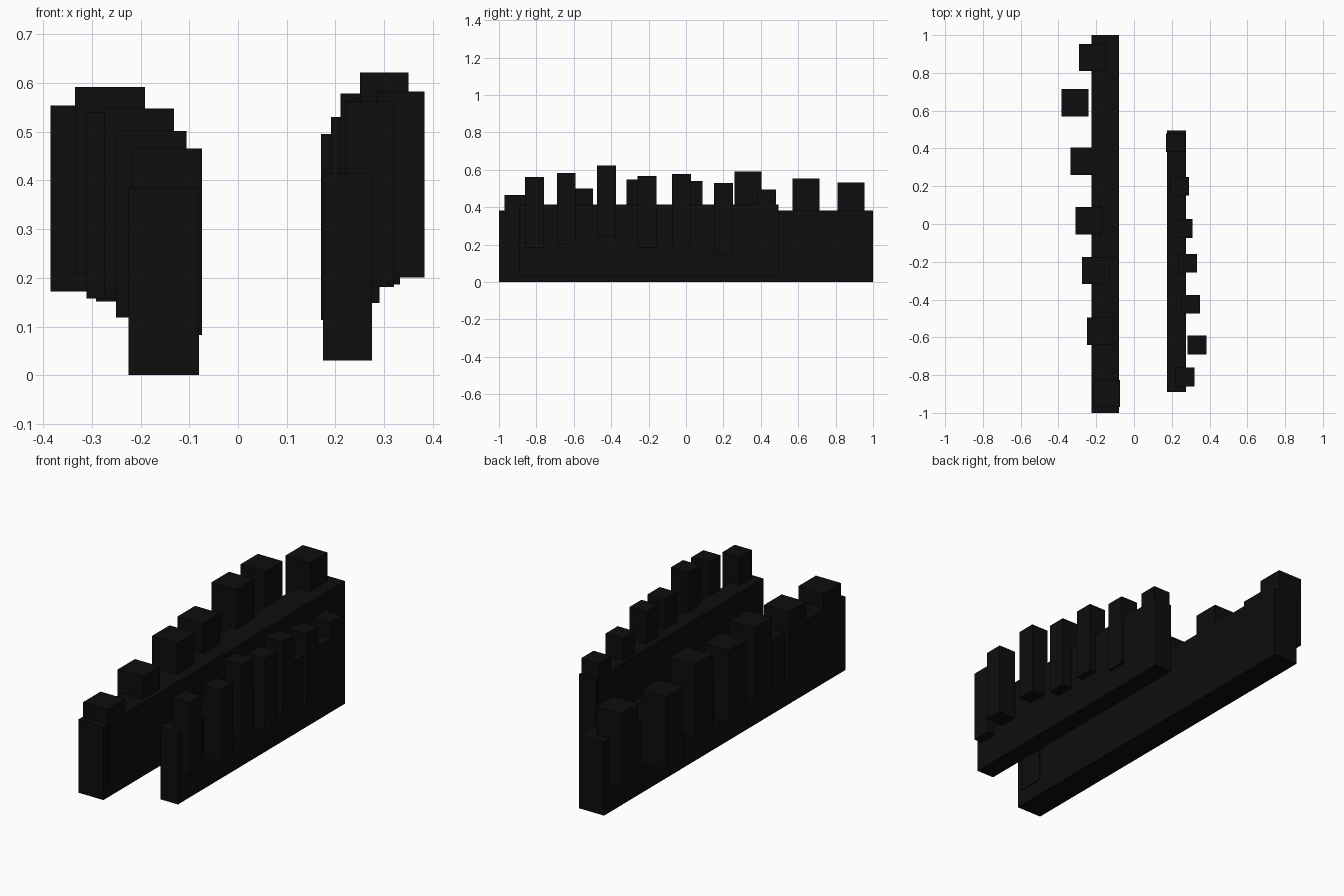
import bpy
from mathutils import Matrix, Vector

if "Cube" in bpy.data.objects:
    bpy.data.objects.remove(bpy.data.objects["Cube"])

black = bpy.data.materials.new("near_black")
black.diffuse_color = (0.004, 0.004, 0.004, 1)
black.use_nodes = True
black.node_tree.nodes["Principled BSDF"].inputs["Base Color"].default_value = black.diffuse_color


def box(name, x, y, z):
    """Box from (min, max) ranges on each axis."""
    bpy.ops.mesh.primitive_cube_add(size=1)
    ob = bpy.context.object
    ob.name = name
    size = [r[1] - r[0] for r in (x, y, z)]
    ob.location = [(r[0] + r[1]) / 2 for r in (x, y, z)]
    ob.data.transform(Matrix.Diagonal(Vector(size + [1])))
    ob.data.materials.append(black)


# Long rails
box("left_rail", (-0.225, -0.08), (-1, 1), (0, 0.384))
box("right_rail", (0.175, 0.275), (-0.89, 0.495), (0.03, 0.414))

# Raised blocks: (min x, min y, top z)
left_blocks = [(-0.292, 0.81, 0.533), (-0.385, 0.57, 0.554), (-0.335, 0.26, 0.592),
               (-0.311, -0.055, 0.54), (-0.275, -0.318, 0.548),
               (-0.25, -0.64, 0.501), (-0.218, -0.97, 0.465)]
right_blocks = [(0.22, -0.86, 0.563), (0.283, -0.69, 0.583), (0.25, -0.475, 0.622),
                (0.233, -0.258, 0.568), (0.21, -0.074, 0.578),
                (0.191, 0.15, 0.53), (0.17, 0.38, 0.495)]

for side, blocks, w in (("left", left_blocks, 0.144), ("right", right_blocks, 0.1)):
    for i, (x, y, top) in enumerate(blocks, 1):
        box(f"{side}_block_{i}", (x, x + w), (y, y + w), (top - 0.382, top))
